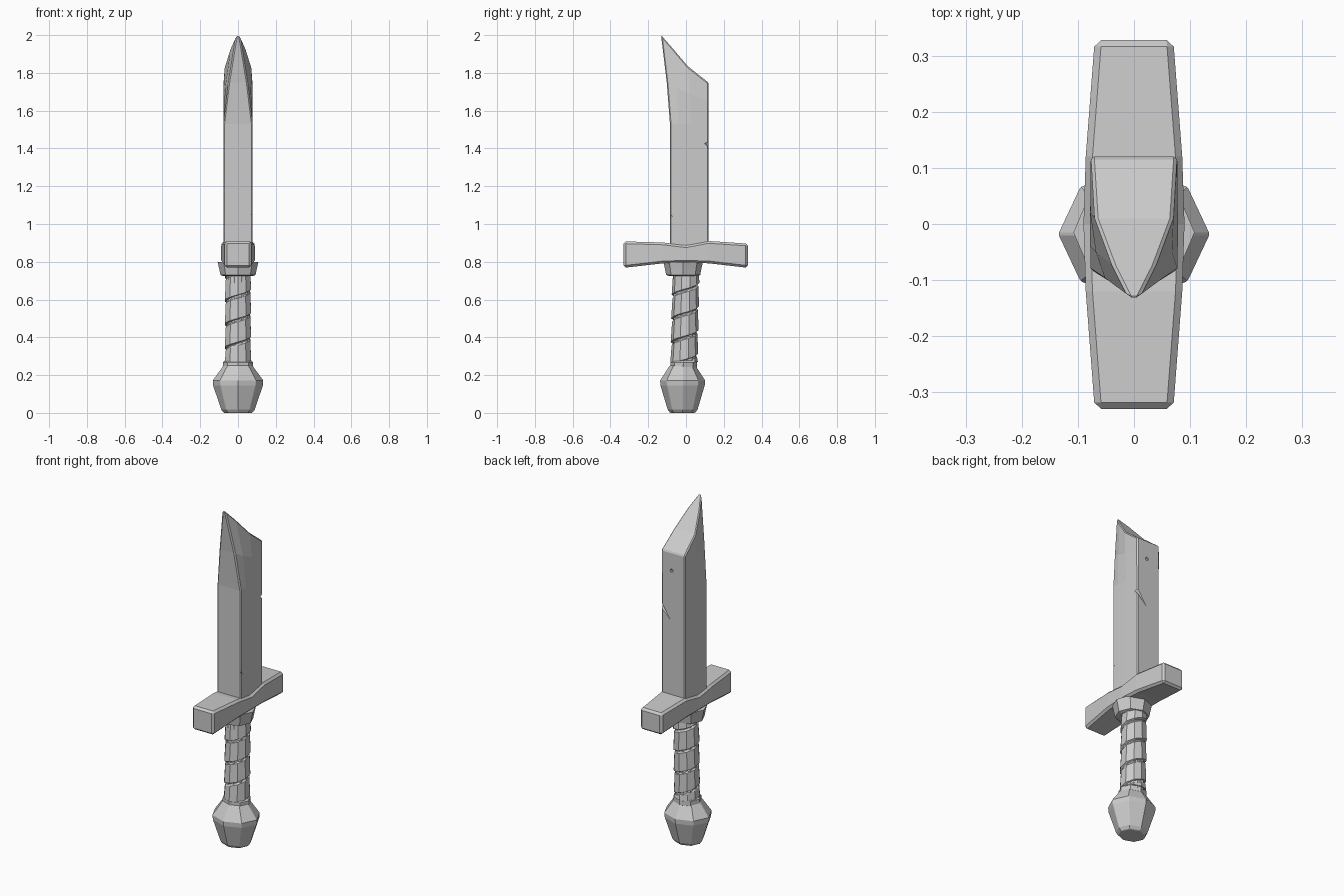
import bpy, bmesh, math
from mathutils import Vector

if "Cube" in bpy.data.objects:
    bpy.data.objects.remove(bpy.data.objects["Cube"])


def make(name, verts, faces, bevel=0.0):
    bm = bmesh.new()
    vs = [bm.verts.new(v) for v in verts]
    for f in faces:
        bm.faces.new([vs[i] for i in f])
    bmesh.ops.recalc_face_normals(bm, faces=bm.faces[:])
    me = bpy.data.meshes.new(name)
    bm.to_mesh(me)
    bm.free()
    ob = bpy.data.objects.new(name, me)
    bpy.context.collection.objects.link(ob)
    if bevel:
        m = ob.modifiers.new("bevel", 'BEVEL')
        m.width, m.segments, m.angle_limit = bevel, 1, math.radians(40)
    return ob


def loft(name, rings, bevel=0.0, caps=True):
    """Skin a stack of equal-sized closed rings."""
    n = len(rings[0])
    faces = [(k * n + i, k * n + (i + 1) % n, (k + 1) * n + (i + 1) % n, (k + 1) * n + i)
             for k in range(len(rings) - 1) for i in range(n)]
    if caps:
        last = (len(rings) - 1) * n
        faces += [tuple(range(n)), tuple(range(last, last + n))]
    return make(name, [v for r in rings for v in r], faces, bevel)


def turned(name, profile, sides, cy, sy=1.0, bevel=0.0):
    """Faceted round part from (z, radius) pairs."""
    ang = [2 * math.pi * i / sides for i in range(sides)]
    return loft(name, [[(r * math.cos(a), cy + sy * r * math.sin(a), z) for a in ang]
                       for z, r in profile], bevel)


# Blade: each level runs front to back as (y, z, half width)
levels = [
    [(-.085, .86, .077), (-.04, .86, .078), (.03, .86, .078), (.12, .86, .076)],
    [(-.085, 1.53, .077), (-.04, 1.53, .078), (.03, 1.53, .078), (.12, 1.53, .076)],
    [(-.102, 1.75, .05), (-.05, 1.72, .068), (.02, 1.69, .078), (.12, 1.65, .077)],
    [(-.132, 2.0, .009), (-.075, 1.935, .038), (.01, 1.835, .07), (.12, 1.748, .077)],
]
rings = [[(w, y, z) for y, z, w in lv] + [(-w, y, z) for y, z, w in reversed(lv)]
         for lv in levels]
blade = loft("blade", rings, caps=False)
bm = bmesh.new()
bm.from_mesh(blade.data)
bm.verts.ensure_lookup_table()
bm.faces.new([bm.verts[i] for i in range(8)])
top = [bm.verts[24 + i] for i in range(8)]
for i in range(3):
    bm.faces.new((top[i], top[i + 1], top[6 - i], top[7 - i]))
bmesh.ops.recalc_face_normals(bm, faces=bm.faces[:])
bm.to_mesh(blade.data)
bm.free()
bv = blade.modifiers.new("bevel", 'BEVEL')
bv.width, bv.segments, bv.angle_limit = .006, 1, math.radians(40)


def nick(a, b, out, width, depth):
    """Cut a tapering V groove from a to b; out is the outward direction."""
    a, b, out = Vector(a), Vector(b), Vector(out).normalized()
    d = (b - a).normalized()
    side = d.cross(out).normalized() * width
    a0 = a - d * .02 + out * .02
    pts = [a0 + side, a0 - side, a - d * .02 - out * depth, b + out * .02]
    cut = make("nick_cutter", pts, [(0, 1, 2), (0, 1, 3), (1, 2, 3), (2, 0, 3)])
    cut.hide_render = True
    m = blade.modifiers.new("nick", 'BOOLEAN')
    m.operation, m.object, m.solver = 'DIFFERENCE', cut, 'EXACT'
    return cut


# Battle damage: nicks on the spine and the front edge, pit on the spine
cutters = [nick((.076, .12, 1.42), (-.04, .12, 1.28), (.2, 1, 0), .022, .025),
           nick((.078, -.085, 1.05), (.078, -.02, 1.005), (1, -.2, 0), .014, .016)]
bpy.ops.mesh.primitive_uv_sphere_add(segments=6, ring_count=4, radius=.011,
                                     location=(.01, .12, 1.64))
pit = bpy.context.object
pit.name, pit.hide_render = "pit_cutter", True
m = blade.modifiers.new("pit", 'BOOLEAN')
m.operation, m.object, m.solver = 'DIFFERENCE', pit, 'EXACT'
cutters.append(pit)
bpy.context.view_layer.objects.active = blade
for mod in list(blade.modifiers):
    bpy.ops.object.modifier_apply(modifier=mod.name)
for c in cutters:
    bpy.data.objects.remove(c)

# Cross guard: sections along y as (y, half width, bottom, top)
guard = [(-.33, .07, .768, .908), (-.12, .086, .792, .902), (0, .09, .795, .887),
         (.12, .086, .792, .91), (.328, .07, .768, .896)]
loft("cross_guard", [[(w, y, b), (w, y, t), (-w, y, t), (-w, y, b)]
                     for y, w, b, t in guard], bevel=.012)

# Collars above and below the grip
turned("upper_collar", [(.725, .078), (.73, .093), (.765, .1), (.80, .108)], 8, -.015, .97)
turned("lower_collar", [(.235, .076), (.24, .08), (.268, .08), (.278, .07)], 8, -.012, .88)

# Grip core and the rising leather wrap
turned("grip_core", [(.26, .063), (.74, .063)], 10, -.006)
sides, pitch, section = 10, .125, [(0, .06), (.006, .073), (.112, .068), (.122, .06)]
verts, faces = [], []
steps = int(sides * 5)
for i in range(steps + 1):
    a = 2 * math.pi * i / sides - math.pi / 2
    for dz, r in section:
        z = min(max(.12 + pitch * i / sides + dz, .27), .74)
        verts.append((r * math.cos(a), -.01 + .02 * (z - .27) + r * math.sin(a), z))
for i in range(steps):
    zs = [verts[i * 4 + k][2] for k in range(8)]
    if max(zs) - min(zs) < .02:
        continue
    for k in range(3):
        p = i * 4 + k
        faces.append((p, p + 4, p + 5, p + 1))
make("grip_wrap", verts, faces)

# Pommel
turned("pommel", [(0, .075), (.018, .09), (.145, .133), (.172, .135), (.25, .078)],
       8, -.018, .88, bevel=.003)
